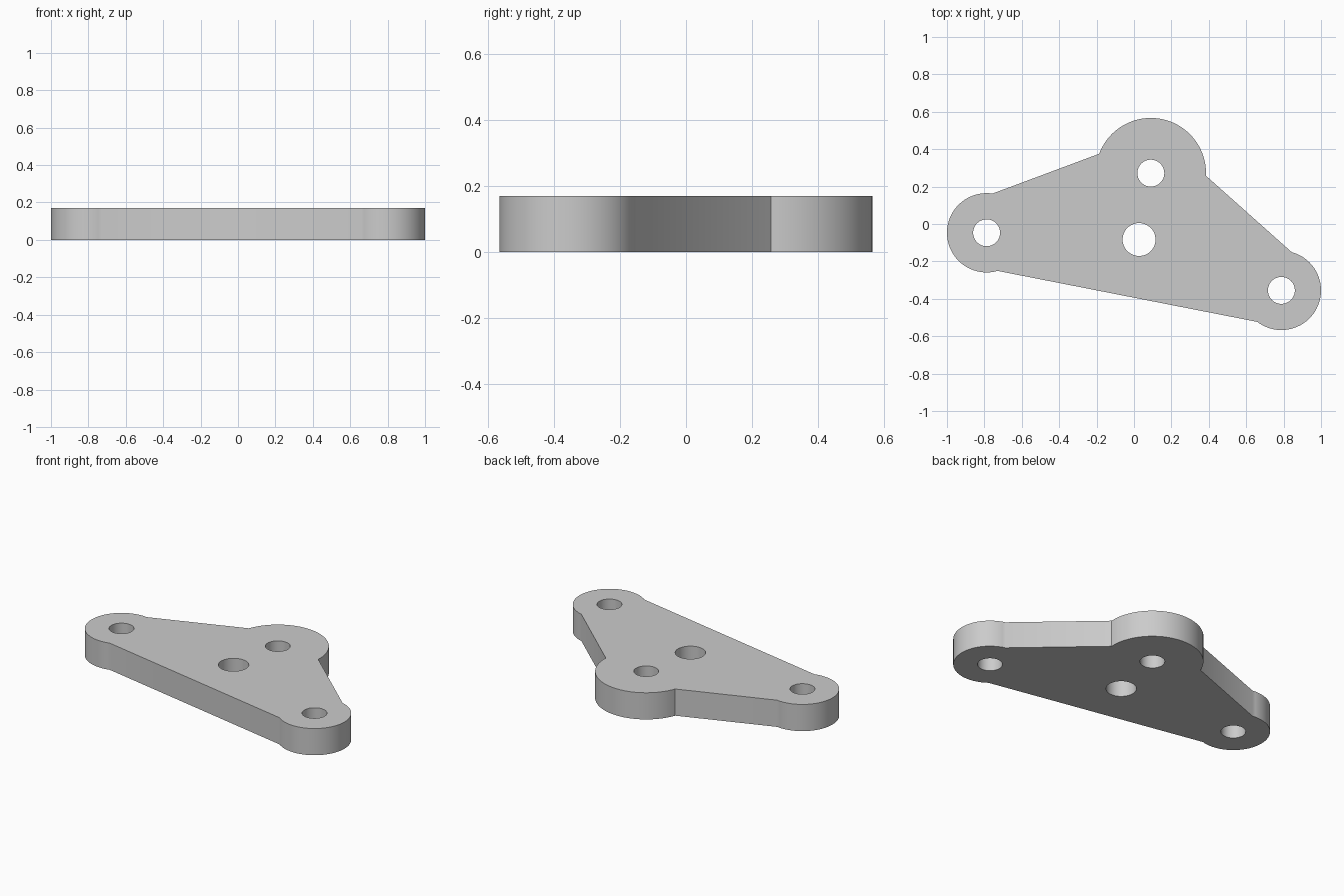
import bpy, bmesh, math
from mathutils import Vector

cube = bpy.data.objects.get("Cube")
if cube:
    bpy.data.objects.remove(cube, do_unlink=True)

THICKNESS = 0.17

grey = bpy.data.materials.new("plain_grey")
grey.use_nodes = True
colour = (0.6, 0.6, 0.6, 1)
grey.diffuse_color = colour
grey.node_tree.nodes["Principled BSDF"].inputs["Base Color"].default_value = colour


def arc(centre, radius, start, end, steps=40):
    """Points counter-clockwise between two angles in degrees."""
    sweep = (end - start) % 360 or 360
    angles = [math.radians(start + sweep * i / steps) for i in range(steps + 1)]
    return [Vector((centre[0] + radius * math.cos(a),
                    centre[1] + radius * math.sin(a), 0)) for a in angles]


def add_loop(bm, points):
    verts = [bm.verts.new(p) for p in points]
    for a, b in zip(verts, verts[1:] + verts[:1]):
        bm.edges.new((a, b))


# Corner lobes, joined by straight edges
right = (0.788, -0.355)
top = (0.09, 0.272)
left = (-0.788, -0.047)
outline = (arc(right, 0.212, 232.5, 75)
           + arc(top, 0.295, -2.7, 159.5)
           + arc(left, 0.212, 81.5, 286))

bm = bmesh.new()
add_loop(bm, outline)

# Lobe holes and the larger centre hole
for centre, radius in ((right, 0.072), (top, 0.072), (left, 0.072),
                       ((0.027, -0.083), 0.088)):
    add_loop(bm, arc(centre, radius, 0, 360, 48)[:-1])

# Fill between the loops and extrude to thickness
bmesh.ops.triangle_fill(bm, edges=bm.edges[:], use_beauty=True, normal=(0, 0, 1))
extruded = bmesh.ops.extrude_face_region(bm, geom=bm.faces[:], use_keep_orig=True)
raised = [g for g in extruded["geom"] if isinstance(g, bmesh.types.BMVert)]
bmesh.ops.translate(bm, verts=raised, vec=(0, 0, THICKNESS))
bmesh.ops.recalc_face_normals(bm, faces=bm.faces[:])

mesh = bpy.data.meshes.new("bracket_plate")
bm.to_mesh(mesh)
bm.free()
mesh.materials.append(grey)
plate = bpy.data.objects.new("bracket_plate", mesh)
bpy.context.collection.objects.link(plate)

# Smooth round walls, sharp rims
bpy.ops.object.select_all(action="DESELECT")
plate.select_set(True)
bpy.context.view_layer.objects.active = plate
bpy.ops.object.shade_smooth_by_angle(angle=math.radians(30))
